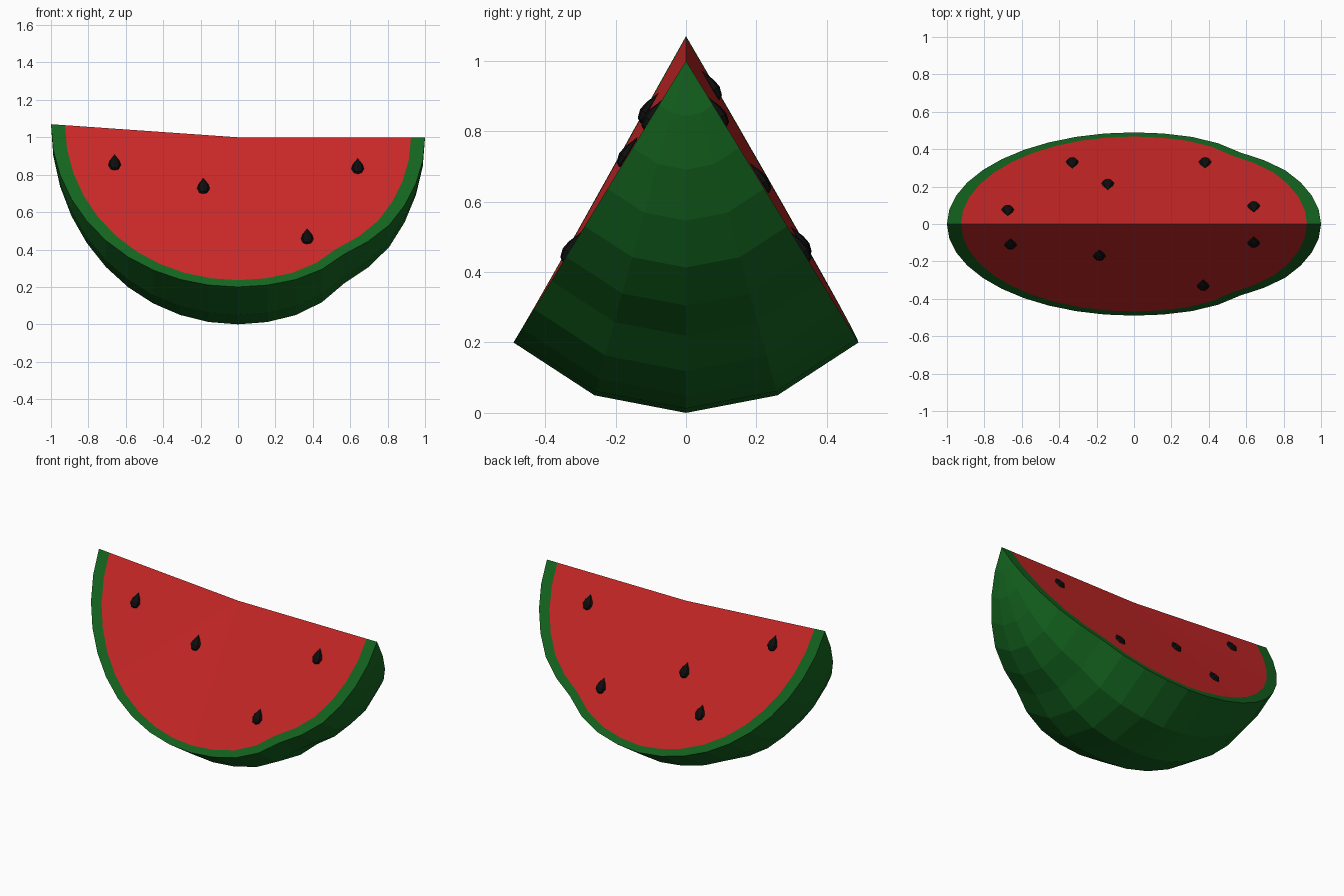
import bpy, bmesh, math
from mathutils import Vector, Matrix

if "Cube" in bpy.data.objects:
    bpy.data.objects.remove(bpy.data.objects["Cube"])

N = 20                                   # segments from tip to tip
SECTION = [(-.49, .80), (-.26, .95), (0, 1), (.26, .95), (.49, .80)]


def material(name, rgb):
    m = bpy.data.materials.new(name)
    m.diffuse_color = (*rgb, 1)
    m.use_nodes = True
    m.node_tree.nodes["Principled BSDF"].inputs["Base Color"].default_value = m.diffuse_color
    return m


def lift(x, y, d):
    # the left tip is slightly raised, more so on the back half
    return .07 * max(0, -x) * ((1 - d) if y <= 0 else (1 - .5 * d))


def lune_point(i, sec, sx=1, sd=1):
    a = math.pi * i / N
    # slight flattening on the lower right
    r = 1 - .035 * math.exp(-((a - math.radians(53)) / .16) ** 2)
    x, d = r * math.cos(a) * sx, r * math.sin(a) * sd
    y = sec[0] * d
    return Vector((x, y, 1 - sec[1] * d + lift(x, y, d)))


def finish(bm, name, mat):
    bmesh.ops.remove_doubles(bm, verts=bm.verts, dist=1e-4)
    bmesh.ops.recalc_face_normals(bm, faces=bm.faces)
    me = bpy.data.meshes.new(name)
    bm.to_mesh(me)
    bm.free()
    me.materials.append(mat)
    ob = bpy.data.objects.new(name, me)
    bpy.context.collection.objects.link(ob)
    return ob


green = material("rind_green", (.007, .13, .014))
red = material("flesh_red", (.58, .02, .02))
black = material("seed_black", (.004, .004, .004))
INNER = (.925, .955)

# Rind: closed crescent section swept from tip to tip
bm = bmesh.new()
rings = []
for i in range(N + 1):
    pts = [lune_point(i, s) for s in SECTION]
    pts += [lune_point(i, s, *INNER) for s in reversed(SECTION)]
    rings.append([bm.verts.new(p) for p in pts])
for a, b in zip(rings, rings[1:]):
    for k in range(10):
        m = (k + 1) % 10
        bm.faces.new((a[k], a[m], b[m], b[k]))
finish(bm, "rind", green)

# Flesh: wedge filling the rind, cut faces fan out from the middle of the ridge
bm = bmesh.new()
rings = [[bm.verts.new(lune_point(i, s, *INNER)) for s in SECTION] for i in range(N + 1)]
centre = bm.verts.new((0, 0, 1))
for a, b in zip(rings, rings[1:]):
    for k in range(4):
        bm.faces.new((a[k], a[k + 1], b[k + 1], b[k]))
    for k in (0, 4):
        bm.faces.new((a[k], b[k], centre))
finish(bm, "flesh", red)

# Seeds: flattened teardrops lying on the cut faces (x, y)
SEEDS = [(-.66, -.105), (-.185, -.165), (.37, -.325), (.64, -.095),
         (-.675, .07), (-.33, .325), (-.14, .21), (.38, .325), (.64, .09)]
DROP = [(0, -.048), (.022, -.04), (.034, -.015), (.026, .012), (.01, .035), (0, .052)]
for n, (x, y) in enumerate(SEEDS):
    side = 1 if y > 0 else -1
    d = abs(y) / .49
    pos = Vector((x, y, 1 - .8 * d + lift(x, y, d)))
    up = Vector((0, -side * .49, .8)).normalized()
    out = Vector((0, side * .8, .49)).normalized()
    across = up.cross(out)
    bm = bmesh.new()
    rows = [[bm.verts.new(pos + across * r * math.cos(t) + out * r * .6 * math.sin(t) + up * h)
             for t in (math.tau * k / 8 for k in range(8))] for r, h in DROP]
    for a, b in zip(rows, rows[1:]):
        for k in range(8):
            m = (k + 1) % 8
            bm.faces.new((a[k], a[m], b[m], b[k]))
    finish(bm, f"seed_{n + 1}", black)
